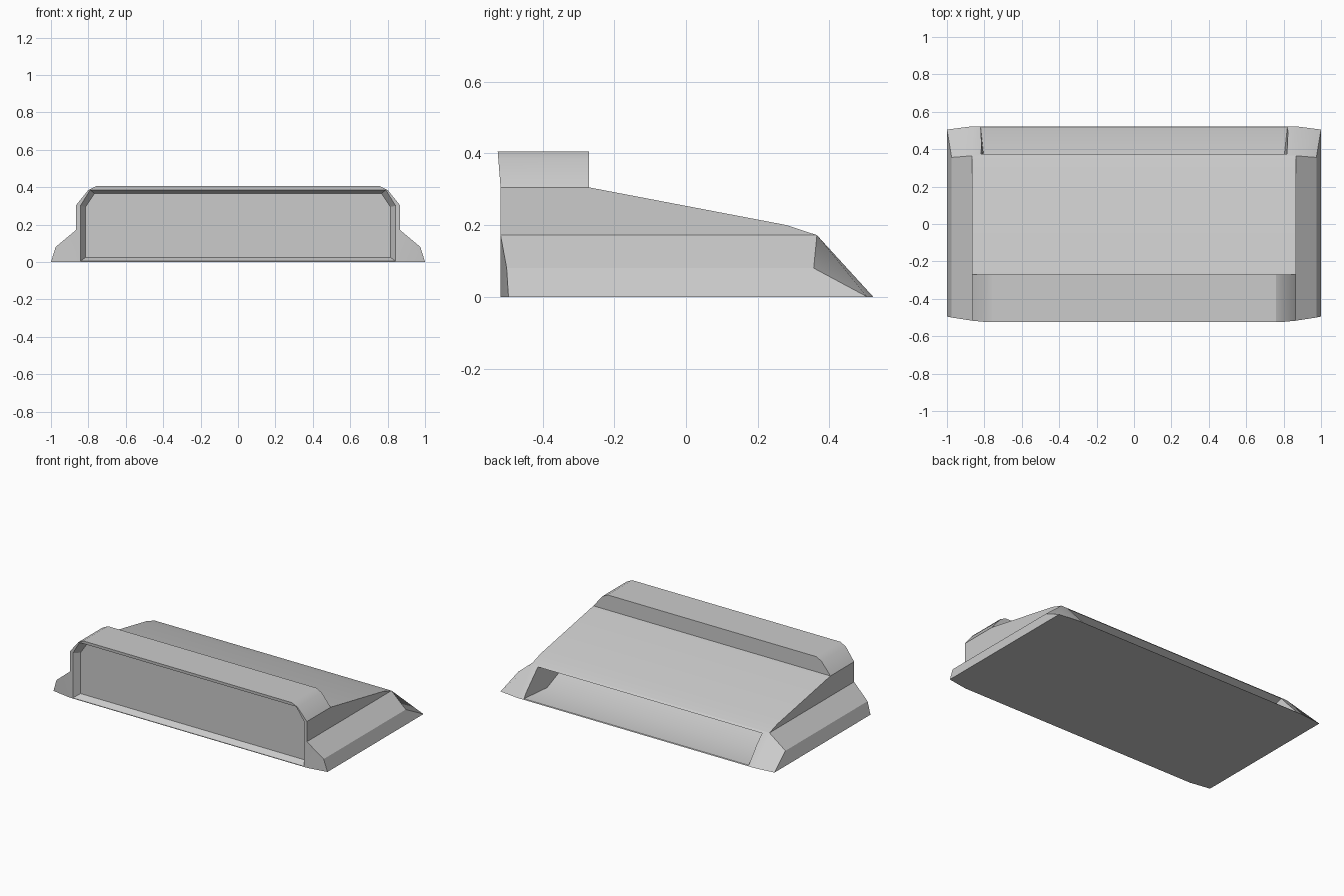
import bpy, bmesh, math
from mathutils import Vector

if "Cube" in bpy.data.objects:
    bpy.data.objects.remove(bpy.data.objects["Cube"])


def loft(name, ring_a, ring_b):
    """Closed solid between two matching rings of points."""
    bm = bmesh.new()
    a = [bm.verts.new(p) for p in ring_a]
    b = [bm.verts.new(p) for p in ring_b]
    n = len(a)
    bm.faces.new(a)
    bm.faces.new(b)
    for i in range(n):
        j = (i + 1) % n
        bm.faces.new((a[i], a[j], b[j], b[i]))
    bmesh.ops.recalc_face_normals(bm, faces=bm.faces)
    me = bpy.data.meshes.new(name)
    bm.to_mesh(me)
    bm.free()
    ob = bpy.data.objects.new(name, me)
    bpy.context.collection.objects.link(ob)
    return ob


def symmetric(half):
    """Complete a right-hand half ring with its mirror image."""
    return half + [(-x, y, z) for x, y, z in reversed(half)]


def recess_cutter(name, opening, inner):
    """Tapered cutter, extended outward past the opening."""
    outer = [2 * Vector(o) - Vector(i) for o, i in zip(opening, inner)]
    return loft(name, outer, inner)


def combine(target, other, operation):
    mod = target.modifiers.new(operation, 'BOOLEAN')
    mod.operation, mod.solver, mod.object = operation, 'EXACT', other
    bpy.context.view_layer.objects.active = target
    bpy.ops.object.modifier_apply(modifier=mod.name)
    bpy.data.objects.remove(other)


W, FRONT, STEP = 0.865, -0.517, -0.27

# Main hull: side profile with sloping deck and raked tail
side = [(FRONT, 0), (FRONT, 0.305), (STEP, 0.305), (0.28, 0.2), (0.365, 0.172), (0.522, 0)]
hull = loft("hull", [(-W, y, z) for y, z in side], [(W, y, z) for y, z in side])

# Raised hood with chamfered shoulders and slightly leaning front
arch = [(W, 0.305), (0.80, 0.385), (0.76, 0.405)]
hood = loft("hood",
            symmetric([(x, FRONT - 0.08 * (z - 0.305), z) for x, z in arch]),
            symmetric([(x, STEP, z) for x, z in arch]))
combine(hull, hood, 'UNION')

# Side skirts
for s in (1, -1):
    front = [(W, FRONT, 0.172), (0.975, -0.5, 0.08), (1, -0.495, 0), (W, FRONT, 0)]
    rear = [(W, 0.365, 0.172), (0.975, 0.356, 0.08), (1, 0.505, 0), (W, 0.522, 0)]
    skirt = loft("side_skirt",
                 [(s * x, y, z) for x, y, z in front],
                 [(s * x, y, z) for x, y, z in rear])
    combine(hull, skirt, 'UNION')

# Front panel recess with bevelled border
combine(hull, recess_cutter(
    "front_recess",
    symmetric([(0.843, FRONT, 0.004), (0.843, FRONT, 0.3), (0.787, FRONT, 0.383)]),
    symmetric([(0.815, -0.477, 0.025), (0.815, -0.477, 0.295), (0.768, -0.477, 0.365)])),
    'DIFFERENCE')

# Deep slot in the raked tail
combine(hull, recess_cutter(
    "rear_slot",
    symmetric([(0.82, 0.517, 0.005), (0.818, 0.375, 0.161)]),
    symmetric([(0.797, 0.31, 0.005), (0.795, 0.16, 0.07)])),
    'DIFFERENCE')

# Smooth only the shallow creases
bpy.ops.object.select_all(action='DESELECT')
hull.select_set(True)
bpy.context.view_layer.objects.active = hull
bpy.ops.object.shade_smooth_by_angle(angle=math.radians(25.5))
